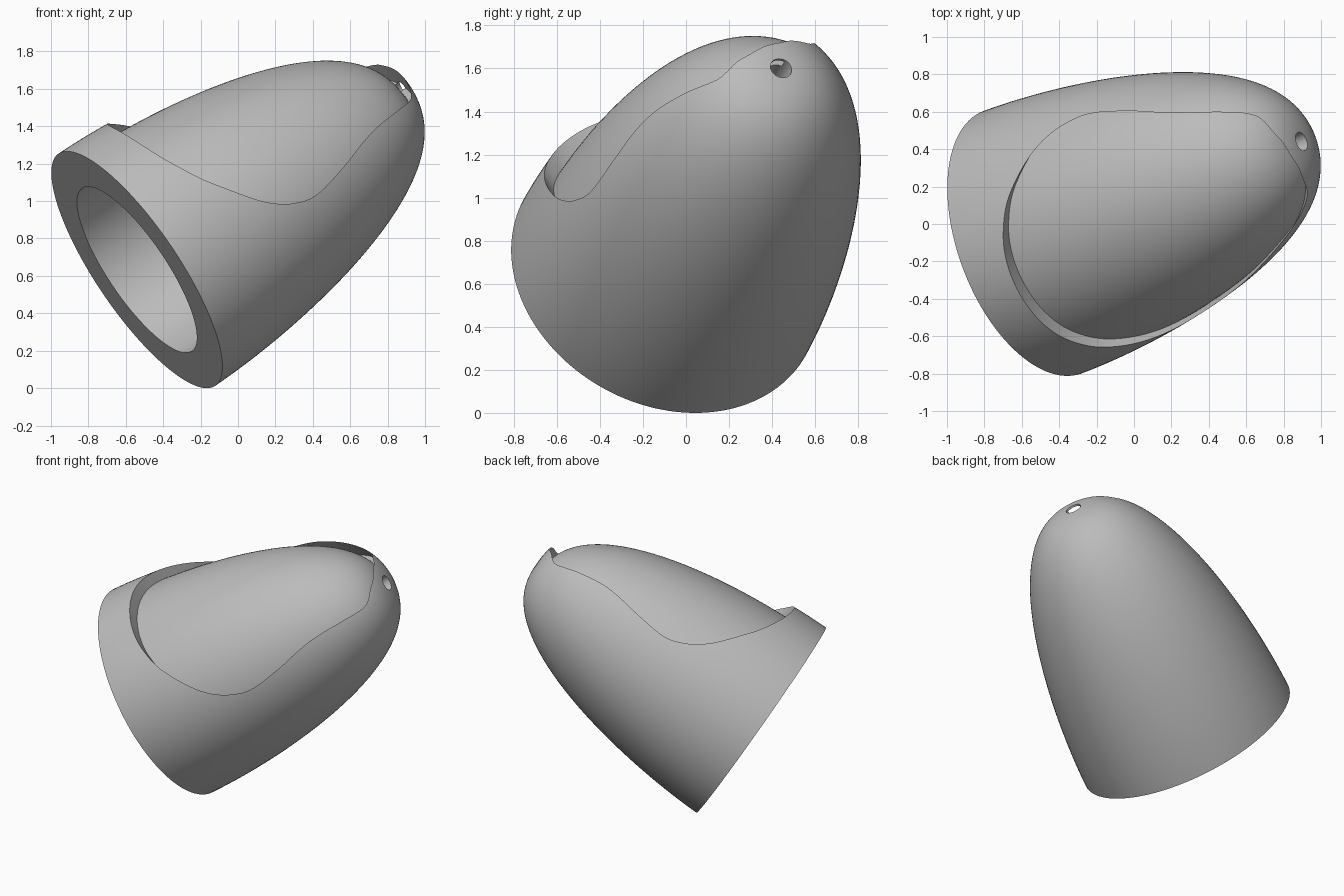
import bpy, bmesh, math
from mathutils import Matrix, Vector

if "Cube" in bpy.data.objects:
    bpy.data.objects.remove(bpy.data.objects["Cube"], do_unlink=True)

# Tilted working frame: local z runs from the open rim to the tip, local y faces the recess
axis = Vector((0.792, 0.297, 0.534)).normalized()
up = Vector((-0.338, -0.515, 0.786))
up = (up - axis * up.dot(axis)).normalized()
side = up.cross(axis)
frame = Matrix((side, up, axis)).transposed().to_4x4()
frame.translation = (-0.543, -0.095, 0.633)


def make_object(name, bm):
    bmesh.ops.recalc_face_normals(bm, faces=bm.faces[:])
    mesh = bpy.data.meshes.new(name)
    bm.to_mesh(mesh)
    bm.free()
    obj = bpy.data.objects.new(name, mesh)
    bpy.context.collection.objects.link(obj)
    return obj


def dome(name, radius, length, skirt=0.0, rings=56, segments=128):
    """Blunt bullet shape revolved about local z, with a flat base."""
    bm = bmesh.new()
    profile = [(radius, -skirt)] if skirt else []
    for i in range(rings):
        s = math.sin(math.pi / 2 * i / rings)
        profile.append((radius * (1 - s ** 1.8) ** 0.4, s * length))
    loops = []
    for r, z in profile:
        loops.append([bm.verts.new((r * math.cos(math.tau * k / segments),
                                    r * math.sin(math.tau * k / segments), z))
                      for k in range(segments)])
    for low, high in zip(loops, loops[1:]):
        for k in range(segments):
            n = (k + 1) % segments
            bm.faces.new((low[k], low[n], high[n], high[k]))
    tip = bm.verts.new((0, 0, length))
    for k in range(segments):
        bm.faces.new((loops[-1][k], loops[-1][(k + 1) % segments], tip))
    bm.faces.new(loops[0][::-1])
    return make_object(name, bm)


def smooth_path(points, steps=8):
    """Catmull-Rom curve through the points."""
    pts = [Vector(p) for p in points]
    pts = [pts[1] * 1.0] + pts + [pts[-2] * 1.0]
    pts[0].x *= -1
    pts[-1].x *= -1
    path = []
    for a, b, c, d in zip(pts, pts[1:], pts[2:], pts[3:]):
        for i in range(steps):
            t = i / steps
            path.append(0.5 * (2 * b + (c - a) * t + (2 * a - 5 * b + 4 * c - d) * t * t
                               + (3 * b - a - 3 * c + d) * t ** 3))
    path.append(pts[-2])
    return path


def recess_prism():
    """Symmetric rounded outline (half width, height) raised along local y."""
    half = smooth_path([(0, 0.25), (0.2, 0.263), (0.36, 0.305), (0.51, 0.395), (0.632, 0.575),
                        (0.65, 0.8), (0.59, 1.07), (0.495, 1.33), (0.385, 1.57),
                        (0.27, 1.72), (0.13, 1.785), (0, 1.8)])
    outline = half + [Vector((-p.x, p.y)) for p in half[-2:0:-1]]
    bm = bmesh.new()
    base = bm.faces.new([bm.verts.new((p.x, 0.03, p.y)) for p in outline])
    top = bmesh.ops.extrude_face_region(bm, geom=[base])["geom"]
    bmesh.ops.translate(bm, vec=(0, 1, 0),
                        verts=[v for v in top if isinstance(v, bmesh.types.BMVert)])
    return make_object("recess_cutter", bm)


def cut(target, cutter):
    cutter.hide_render = True
    mod = target.modifiers.new("cut", "BOOLEAN")
    mod.operation = "DIFFERENCE"
    mod.solver = "EXACT"
    mod.object = cutter
    with bpy.context.temp_override(object=target, active_object=target):
        bpy.ops.object.modifier_apply(modifier=mod.name)
    bpy.data.objects.remove(cutter, do_unlink=True)


body = dome("hollow_dome_body", 0.749, 1.815)

# Shallow recess with a curved floor and upright walls
floor = dome("recess_floor", 0.749, 1.77, skirt=0.1)
floor.data.transform(Matrix.Translation((0, -0.09, 0)) @ Matrix.Rotation(-0.02, 4, "X"))
recess = recess_prism()
cut(recess, floor)
cut(body, recess)

# Hollow inside, open at the rim
cut(body, dome("cavity_cutter", 0.525, 1.5, skirt=0.1))

# Small hole through the tip
bm = bmesh.new()
bmesh.ops.create_cone(bm, cap_ends=True, segments=40, radius1=0.052, radius2=0.052, depth=0.8,
                      matrix=Matrix.Translation((0, 0, 1.7)))
cut(body, make_object("hole_cutter", bm))

# Tilt into place, centre and rest on the ground
body.data.transform(frame)
lo, hi = [Vector([f(v.co[i] for v in body.data.vertices) for i in range(3)]) for f in (min, max)]
body.data.transform(Matrix.Translation((-(lo.x + hi.x) / 2, -(lo.y + hi.y) / 2, -lo.z)))

# Single grey colour
grey = bpy.data.materials.new("plain_grey")
grey.use_nodes = True
grey.diffuse_color = (0.5, 0.5, 0.5, 1)
grey.node_tree.nodes["Principled BSDF"].inputs["Base Color"].default_value = (0.5, 0.5, 0.5, 1)
body.data.materials.clear()
body.data.materials.append(grey)

for obj in bpy.context.selected_objects:
    obj.select_set(False)
body.select_set(True)
bpy.context.view_layer.objects.active = body
bpy.ops.object.shade_smooth_by_angle(angle=math.radians(30))
